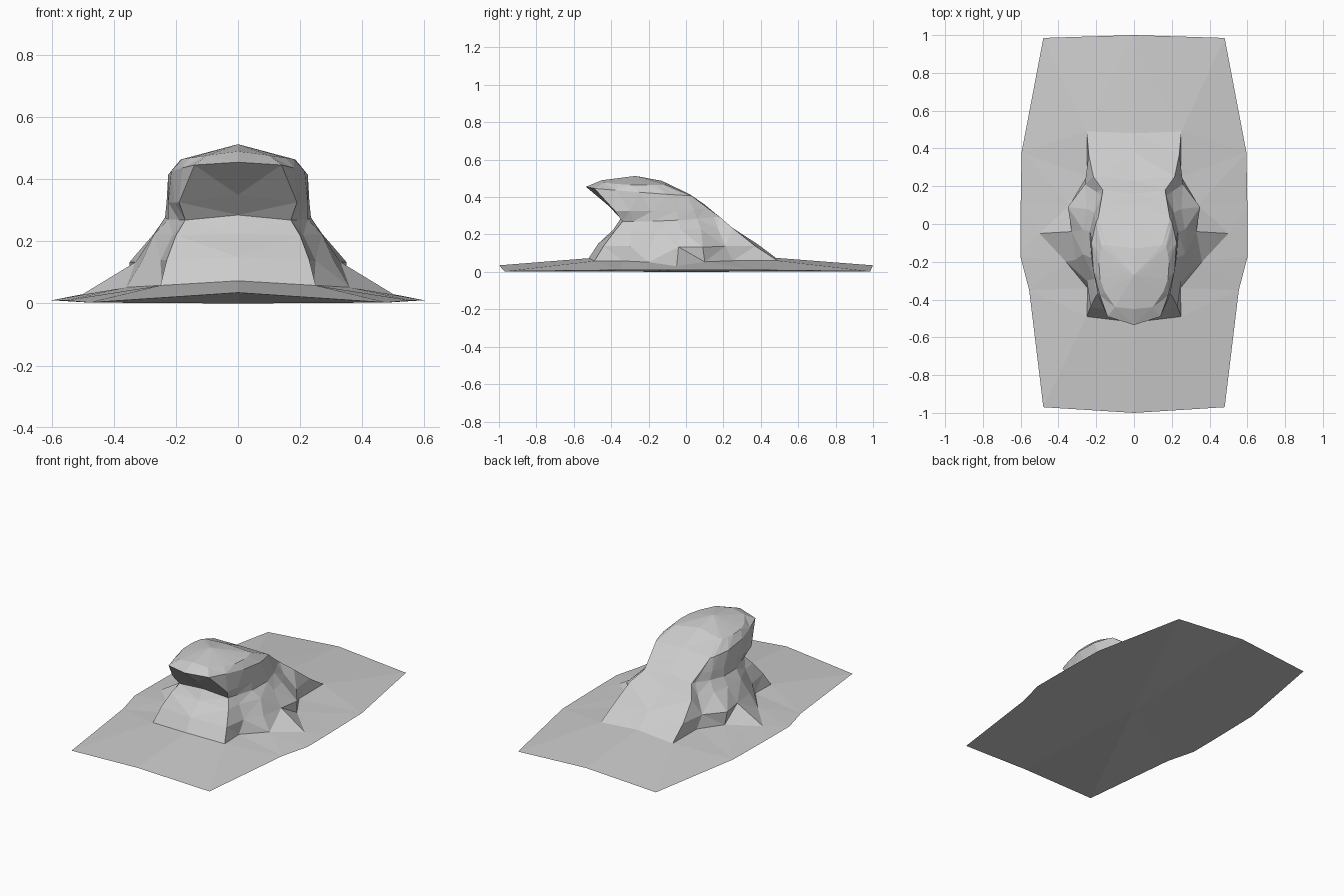
import bpy, bmesh

if "Cube" in bpy.data.objects:
    bpy.data.objects.remove(bpy.data.objects["Cube"])

stone = bpy.data.materials.new("pale grey stone")
stone.diffuse_color = (0.6, 0.6, 0.6, 1)
stone.use_nodes = True
stone.node_tree.nodes["Principled BSDF"].inputs["Base Color"].default_value = stone.diffuse_color


def section(yf, zf, yb, zb, drop, pts):
    """Closed mirrored ring: front centre, right side, back centre, left side."""
    def z(x, y):
        return max(0.0, zf + (zb - zf) * (y - yf) / (yb - yf) - drop * x)
    right = [(x, y, z(x, y)) for x, y in pts]
    left = [(-x, y, h) for x, y, h in reversed(right)]
    return [(0, yf, zf)] + right + [(0, yb, zb)] + left


def loft(name, rings, top=None, bottom=None):
    bm = bmesh.new()
    rows = [[bm.verts.new(p) for p in r] for r in rings]
    n = len(rows[0])
    for a, b in zip(rows, rows[1:]):
        for i in range(n):
            j = (i + 1) % n
            bm.faces.new((a[i], a[j], b[j], b[i]))
    for row, tip in ((rows[-1], top), (rows[0], bottom)):
        if tip:
            c = bm.verts.new(tip)
            for i in range(n):
                bm.faces.new((row[i], row[(i + 1) % n], c))
    bmesh.ops.triangulate(bm, faces=bm.faces[:])
    bmesh.ops.recalc_face_normals(bm, faces=bm.faces[:])
    me = bpy.data.meshes.new(name)
    bm.to_mesh(me)
    bm.free()
    me.materials.append(stone)
    ob = bpy.data.objects.new(name, me)
    bpy.context.collection.objects.link(ob)
    return ob


# Foot of the rock, with a pointed buttress on each side
foot = section(-.52, .073, .48, .075, .06,
               [(.25, -.49), (.245, -.34), (.36, -.2), (.5, -.05),
                (.34, .1), (.25, .25), (.25, .49)])
foot = [(x, y, .03 if abs(x) > .45 else z) for x, y, z in foot]

# Rock body: narrow waist, forward overhang, long back slope
body = [
    section(-.47, .15, .38, .15, .05,
            [(.23, -.44), (.25, -.3), (.31, -.19), (.33, -.04),
             (.35, .09), (.26, .21), (.24, .37)]),
    section(-.39, .225, .23, .24, .03,
            [(.2, -.38), (.21, -.29), (.27, -.16), (.27, -.03),
             (.25, .08), (.2, .17), (.215, .25)]),
    section(-.35, .285, .16, .31, .1,
            [(.17, -.34), (.19, -.28), (.225, -.18), (.235, -.04),
             (.21, .06), (.17, .15), (.165, .18)]),
    section(-.41, .35, .1, .36, .13,
            [(.19, -.38), (.205, -.3), (.225, -.18), (.23, -.05),
             (.21, .04), (.18, .1), (.175, .12)]),
    section(-.535, .455, .02, .415, .04,
            [(.14, -.49), (.18, -.38), (.215, -.25), (.225, -.1),
             (.21, -.03), (.2, .01), (.19, .03)]),
    section(-.45, .49, -.13, .487, .13,
            [(.1, -.44), (.155, -.36), (.18, -.29), (.185, -.21),
             (.18, -.16), (.17, -.12), (.15, -.11)]),
]
loft("rock", [foot] + body, top=(0, -.27, .513))

# Ground sheet: rises from a thin rim to the foot of the rock
rim = section(-1.0, .035, 1.0, .035, .05,
              [(.48, -.97), (.555, -.35), (.602, -.17), (.602, -.05),
               (.6, .1), (.595, .38), (.48, .985)])
rim = [(x, y, z if abs(x) < .1 else (.003 if abs(y) > .9 else .01)) for x, y, z in rim]
loft("ground", [rim, foot], bottom=(0, 0, 0))
